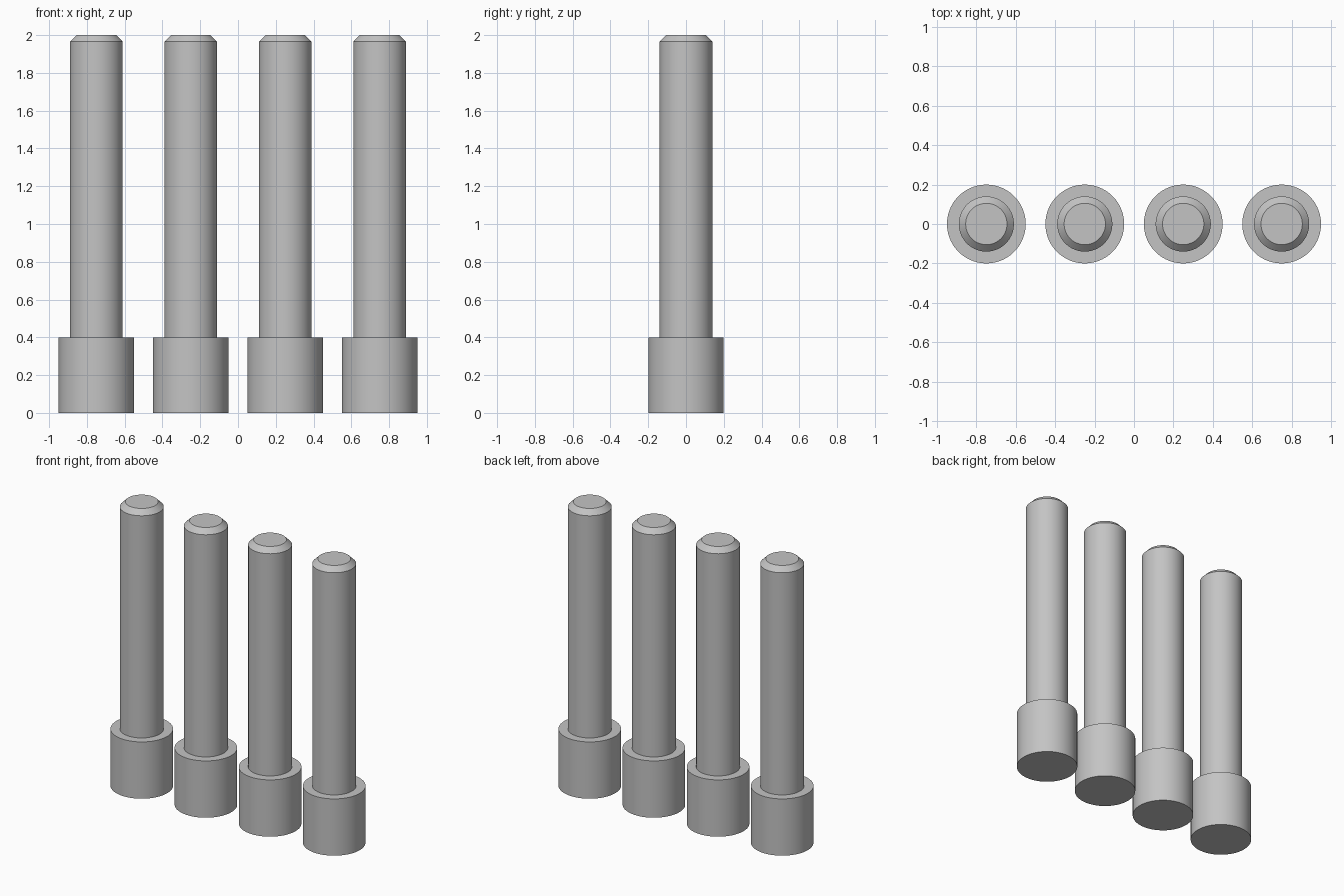
import bpy
import bmesh
import math
from mathutils import Matrix

cube = bpy.data.objects.get("Cube")
if cube:
    bpy.data.objects.remove(cube, do_unlink=True)

# One plain grey for every pin
GREY = (0.55, 0.55, 0.55, 1)
grey = bpy.data.materials.new("grey metal")
grey.use_nodes = True
grey.diffuse_color = GREY
grey.node_tree.nodes["Principled BSDF"].inputs["Base Color"].default_value = GREY

# Half profile of a pin: collar, shaft, chamfered tip (radius, height)
PROFILE = [(0, 0), (0.2, 0), (0.2, 0.4), (0.14, 0.4),
           (0.14, 1.965), (0.105, 2), (0, 2)]


def make_pin(name, x):
    bm = bmesh.new()
    verts = [bm.verts.new((r, 0, z)) for r, z in PROFILE]
    edges = [bm.edges.new(pair) for pair in zip(verts, verts[1:])]
    bmesh.ops.spin(bm, geom=verts + edges, cent=(0, 0, 0), axis=(0, 0, 1),
                   angle=math.tau, steps=64, use_duplicate=False)
    bmesh.ops.remove_doubles(bm, verts=bm.verts, dist=0.0001)
    bmesh.ops.recalc_face_normals(bm, faces=bm.faces)
    bmesh.ops.transform(bm, matrix=Matrix.Rotation(math.pi / 64, 4, "Z"), verts=bm.verts)
    mesh = bpy.data.meshes.new(name)
    bm.to_mesh(mesh)
    bm.free()
    mesh.materials.append(grey)
    pin = bpy.data.objects.new(name, mesh)
    pin.location.x = x
    bpy.context.collection.objects.link(pin)
    return pin


# Row of four equal pins
pins = [make_pin(f"pin_{i + 1}", 0.5 * i - 0.75) for i in range(4)]

# Smooth sides with sharp rims
bpy.ops.object.select_all(action="DESELECT")
for pin in pins:
    pin.select_set(True)
bpy.context.view_layer.objects.active = pins[0]
bpy.ops.object.shade_smooth_by_angle(angle=math.radians(30))
